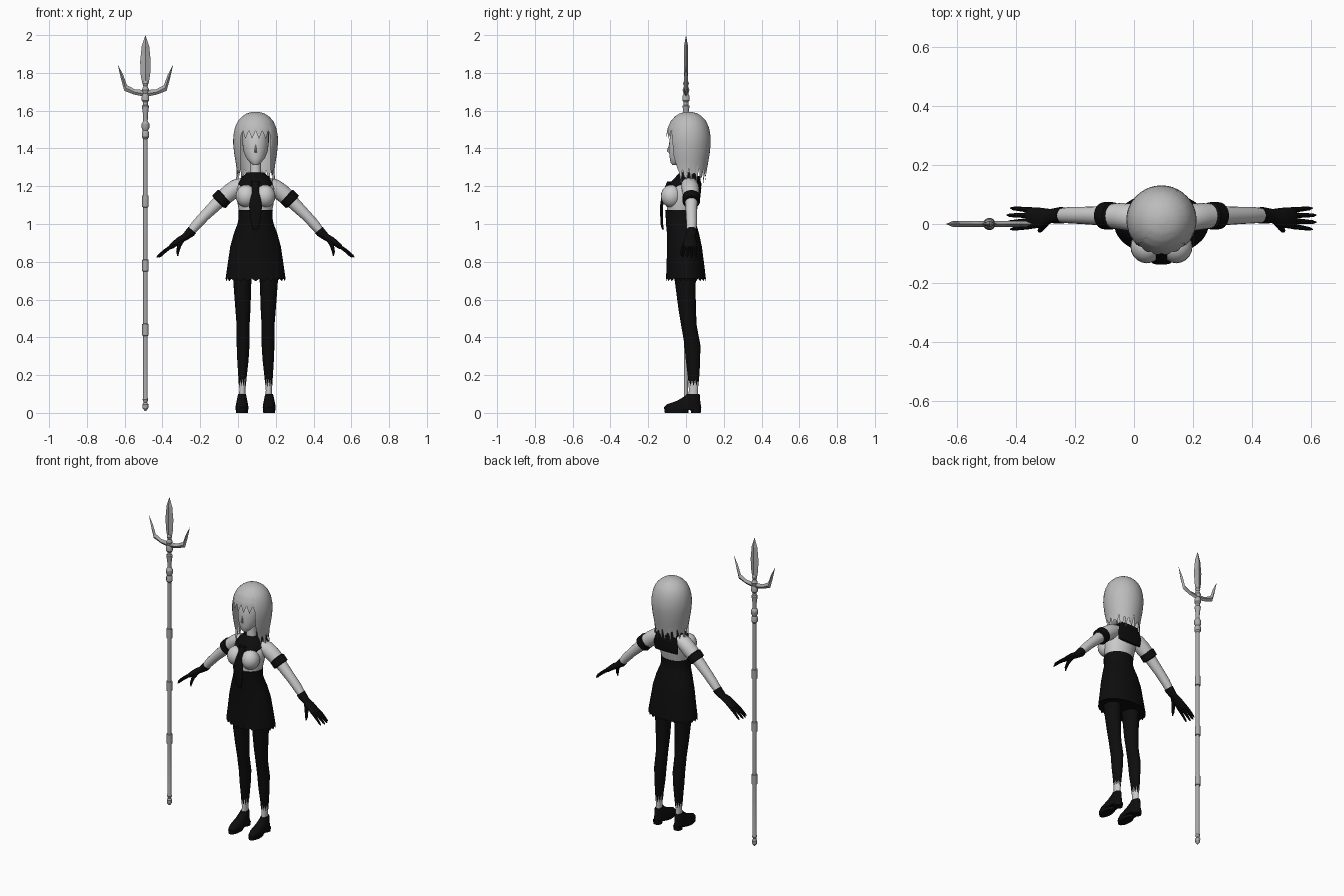
import bpy, bmesh, math
from mathutils import Vector

CX = 0.093    # centre line of the figure
SX = -0.49    # centre line of the spear


def mat(name, v):
    m = bpy.data.materials.new(name)
    m.diffuse_color = (v, v, v, 1)
    return m


PALE = mat("pale grey", 0.6)
HAIR = mat("hair grey", 0.5)
METAL = mat("metal grey", 0.4)
BLACK = mat("black cloth", 0.004)


def finish(name, bm, m, angle=40):
    bmesh.ops.recalc_face_normals(bm, faces=bm.faces)
    me = bpy.data.meshes.new(name)
    bm.to_mesh(me)
    bm.free()
    me.materials.append(m)
    ob = bpy.data.objects.new(name, me)
    bpy.context.collection.objects.link(ob)
    if angle:
        bpy.ops.object.select_all(action='DESELECT')
        ob.select_set(True)
        bpy.context.view_layer.objects.active = ob
        bpy.ops.object.shade_smooth_by_angle(angle=math.radians(angle))
    return ob


def loft(name, pts, m, n=20, flat=True, cx=CX, side=1, angle=40, hem=0):
    """Skin elliptical rings (x, y, z, ru, rv); flat keeps the rings level."""
    bm, rings = bmesh.new(), []
    P = [Vector(p[:3]) for p in pts]
    for i, p in enumerate(pts):
        u, v = Vector((1, 0, 0)), Vector((0, 1, 0))
        if not flat:
            t = (P[min(i + 1, len(P) - 1)] - P[max(i - 1, 0)]).normalized()
            v = (v - t * v.dot(t)).normalized()
            u = v.cross(t)
        ring = []
        for k in range(n):
            a = 2 * math.pi * k / n
            q = P[i] + u * math.cos(a) * p[3] + v * math.sin(a) * p[4]
            if hem and i == 0:
                q.z += hem * (k % 2)
            ring.append(bm.verts.new((cx + side * q.x, q.y, q.z)))
        rings.append(ring)
    for a, b in zip(rings, rings[1:]):
        for k in range(n):
            bm.faces.new((a[k], a[(k + 1) % n], b[(k + 1) % n], b[k]))
    bm.faces.new(rings[0])
    bm.faces.new(rings[-1])
    return finish(name, bm, m, angle)


def ball(name, loc, scale, m):
    bm = bmesh.new()
    bmesh.ops.create_uvsphere(bm, u_segments=20, v_segments=12, radius=1)
    for v in bm.verts:
        v.co = Vector(loc) + Vector([v.co[i] * scale[i] for i in range(3)])
    finish(name, bm, m)


def blade(name, outline, ridge, depth, m, side=1):
    """Outline in x,z bulging in y towards a central ridge line."""
    bm = bmesh.new()
    rim = [bm.verts.new((SX + side * x, 0, z)) for x, z in outline]
    for s in (-1, 1):
        rv = [bm.verts.new((SX + side * x, s * depth, z)) for x, z in ridge]
        near = [min(rv, key=lambda r: (r.co.xz - v.co.xz).length) for v in rim]
        for i in range(len(rim)):
            j = (i + 1) % len(rim)
            bm.faces.new((rim[i], rim[j], near[i]))
            if near[i] != near[j]:
                bm.faces.new((rim[j], near[j], near[i]))
    finish(name, bm, m, 0)


# Spear: shaft with turned bands, central blade and two side prongs
prof = [(.01, .004), (.025, .015), (.045, .016), (.055, .009), (.07, .015), (.08, .012)]
for z in (.44, .78, 1.12):
    prof += [(z - .032, .012), (z - .03, .017), (z + .03, .017), (z + .032, .012)]
prof += [(1.45, .012), (1.46, .019), (1.485, .019), (1.495, .014), (1.51, .021), (1.53, .021),
         (1.545, .012), (1.58, .013), (1.625, .019), (1.63, .013), (1.645, .013), (1.655, .02),
         (1.675, .02), (1.69, .013), (1.71, .019), (1.73, .011), (1.745, .016), (1.76, .01)]
loft("spear_shaft", [(0, 0, z, r, r) for z, r in prof], METAL, 14, cx=SX, angle=30)
blade("spear_blade", [(-.018, 1.75), (-.025, 1.79), (-.028, 1.86), (-.02, 1.94), (0, 2),
                      (.02, 1.94), (.028, 1.86), (.025, 1.79), (.018, 1.75)],
      [(0, 1.755), (0, 1.8), (0, 1.87), (0, 1.94)], .011, METAL)
for s in (-1, 1):
    blade("spear_prong", [(.01, 1.675), (.06, 1.685), (.112, 1.705), (.13, 1.77), (.147, 1.845),
                          (.118, 1.79), (.098, 1.735), (.055, 1.712), (.01, 1.71)],
          [(.01, 1.69), (.058, 1.698), (.105, 1.72), (.124, 1.78)], .01, METAL, s)

# Head, neck and nose
loft("head", [(0, -.06, 1.312, .012, .012), (0, -.05, 1.325, .03, .032), (0, -.03, 1.35, .05, .056),
              (0, -.012, 1.385, .064, .078), (0, -.003, 1.43, .07, .086), (0, .005, 1.5, .07, .085),
              (0, .01, 1.55, .045, .05)], PALE, 28)
loft("nose", [(0, -.085, 1.378, .008, .008), (0, -.093, 1.388, .005, .009),
              (0, -.084, 1.42, .003, .005)], PALE, 8)
loft("neck", [(0, .005, 1.22, .04, .04), (0, .005, 1.27, .029, .029), (0, 0, 1.36, .029, .03)], PALE)

# Hair: cap with a jagged fringe over the face and long pointed ends elsewhere
HP = [(1.20, .72), (1.26, .78), (1.31, .86), (1.37, .95), (1.43, 1), (1.47, .985), (1.51, .92),
      (1.545, .79), (1.57, .6), (1.585, .4), (1.592, .2), (1.596, 0)]


def hair_r(z):
    for (z0, r0), (z1, r1) in zip(HP, HP[1:]):
        if z <= z1:
            return r0 + (r1 - r0) * (z - z0) / (z1 - z0)
    return 0


bm, N, M = bmesh.new(), 120, 18
cols = []
for k in range(N):
    a = 2 * math.pi * k / N
    off = abs((math.degrees(a) + 180) % 360 - 180)      # degrees from the front
    tooth = abs((k % 6) - 3) / 3
    if off < 44:
        low = 1.45 + .045 * tooth
    elif off < 56:
        low = 1.37 - (off - 44) * .008
    else:
        low = 1.225 + .06 * tooth + .018 * math.sin(k * 1.7)
    col = []
    for j in range(M + 1):
        w = math.sin(j / M * math.pi / 2)
        z = low + (1.594 - low) * w
        r = hair_r(z)
        flick = 1 + max(0, 1.29 - z) * (1.6 if k % 4 else 3)
        y = .014 - math.cos(a) * r * (.12 if off < 90 else .117)
        col.append(bm.verts.new((CX + math.sin(a) * r * .119 * flick, y, z)))
    cols.append(col)
for k in range(N):
    a, b = cols[k], cols[(k + 1) % N]
    for j in range(M):
        bm.faces.new((a[j], b[j], b[j + 1], a[j + 1]))
bm.faces.new([c[M] for c in cols])
finish("hair", bm, HAIR, 60)

# Blouse, sailor collar with back flap, and tie
loft("blouse", [(0, -.028, 1.05, .083, .07), (0, -.025, 1.1, .094, .078), (0, -.018, 1.15, .1, .083),
                (0, -.002, 1.2, .1, .072), (0, .008, 1.235, .085, .056), (0, .008, 1.26, .045, .04)], PALE, 28)
for s in (-1, 1):
    ball("bust", (CX + s * .05, -.077, 1.148), (.055, .056, .06), PALE)
loft("collar", [(0, -.008, 1.195, .088, .088), (0, -.002, 1.215, .094, .084), (0, .005, 1.245, .075, .064),
                (0, .008, 1.272, .046, .042), (0, .004, 1.262, .032, .034)], BLACK, 24)
loft("collar_flap", [(0, .068, 1.135, .082, .007), (0, .073, 1.19, .086, .008),
                     (0, .062, 1.255, .07, .012)], BLACK, 12)
loft("tie", [(0, -.122, .97, .012, .005), (0, -.128, 1.0, .024, .007), (0, -.13, 1.09, .034, .008),
             (0, -.122, 1.15, .026, .008), (0, -.1, 1.195, .017, .012), (0, -.086, 1.225, .024, .014)],
     BLACK, 12)

# High waisted skirt
loft("skirt", [(0, 0, .697, .16, .106), (0, -.003, .78, .149, .1), (0, -.008, .88, .134, .092),
               (0, -.016, .95, .115, .085), (0, -.026, 1.0, .096, .08), (0, -.03, 1.03, .09, .077),
               (0, -.03, 1.073, .091, .08)], BLACK, 48, hem=.014)

for s in (-1, 1):
    # Legs: dark stocking, bare ankle, shoe with sole and heel
    loft("stocking", [(.07, .04, .14, .018, .026), (.069, .04, .2, .023, .031), (.067, .037, .28, .03, .038),
                      (.066, .034, .36, .034, .042), (.066, .016, .46, .034, .041),
                      (.067, .006, .55, .04, .046), (.07, -.003, .68, .047, .054),
                      (.068, -.008, .8, .056, .066)], BLACK, side=s, hem=.035)
    loft("ankle", [(.071, .038, .06, .018, .027), (.07, .039, .12, .016, .024),
                   (.069, .04, .19, .019, .027)], PALE, side=s)
    loft("shoe", [(.072, -.018, .015, .033, .096), (.072, -.018, .03, .034, .099),
                  (.072, -.012, .045, .032, .09), (.072, .015, .065, .028, .06),
                  (.072, .035, .09, .023, .039), (.072, .037, .1, .02, .034)], BLACK, 24, side=s)
    loft("shoe_sole", [(.072, -.05, 0, .031, .062), (.072, -.05, .02, .033, .065)], BLACK, side=s)
    loft("shoe_heel", [(.072, .052, 0, .026, .026), (.072, .052, .022, .028, .028)], BLACK, side=s)

    # Arms: sleeve, cuff, bare arm and glove
    loft("sleeve", [(.06, .015, 1.212, .035, .045), (.1, .022, 1.195, .044, .046),
                    (.135, .026, 1.168, .046, .045), (.178, .028, 1.132, .042, .041)], PALE, flat=False, side=s)
    loft("sleeve_cuff", [(.163, .028, 1.15, .04, .04), (.166, .028, 1.147, .048, .046),
                         (.194, .028, 1.117, .048, .046), (.197, .028, 1.114, .036, .036)],
         BLACK, flat=False, side=s)
    loft("arm", [(.15, .028, 1.16, .033, .033), (.2, .028, 1.112, .034, .033), (.27, .029, 1.043, .028, .029),
                 (.31, .03, 1.0, .027, .028), (.36, .028, .94, .02, .022)], PALE, 16, False, side=s)
    loft("glove", [(.335, .029, .968, .026, .028), (.345, .029, .956, .026, .028), (.375, .027, .93, .019, .024),
                   (.405, .022, .913, .018, .033), (.445, .02, .882, .014, .037),
                   (.455, .02, .873, .009, .033)], BLACK, 16, False, side=s)
    for i in range(4):
        d = i - 1.5
        e = .012 * abs(d)
        loft("glove_finger", [(.44, .02 + d * .018, .886, .009, .01),
                              (.485 - e / 2, .019 + d * .021, .858, .008, .008),
                              (.52 - e, .018 + d * .023, .832, .006, .006),
                              (.53 - e, .018 + d * .024, .823, .002, .002)], BLACK, 8, False, side=s)
    loft("glove_thumb", [(.385, .012, .92, .012, .012), (.405, -.012, .885, .011, .011),
                         (.412, -.022, .852, .008, .008), (.412, -.026, .832, .003, .003)],
         BLACK, 8, False, side=s)
